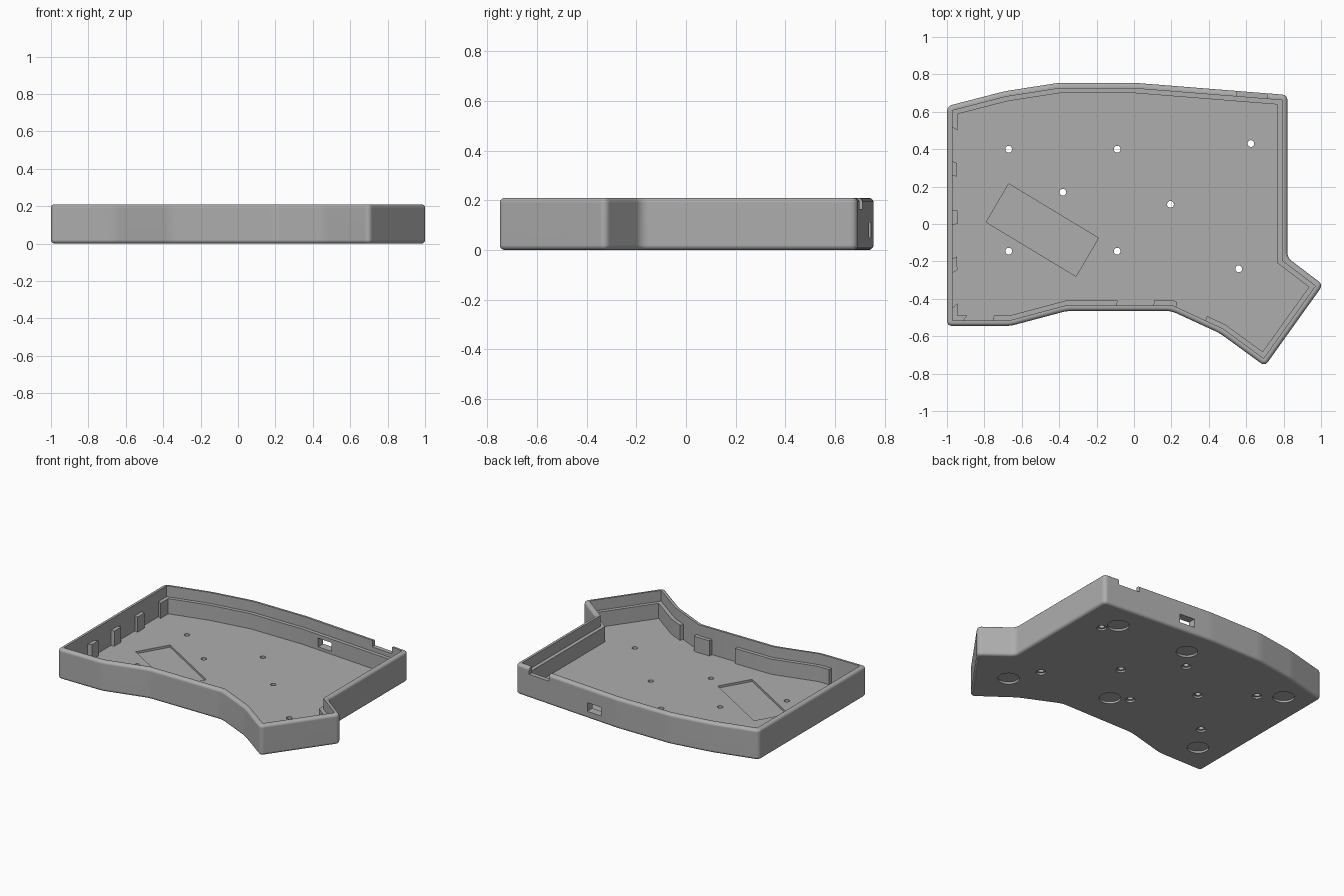
import bpy, bmesh, math
from mathutils import Vector

cube = bpy.data.objects.get("Cube")
if cube:
    bpy.data.objects.remove(cube, do_unlink=True)

HEIGHT, FLOOR, LEDGE = 0.21, 0.03, 0.135
WALL, LEDGE_IN, FILLET = 0.03, 0.055, 0.02

grey = bpy.data.materials.new("light_grey")
grey.use_nodes = True
COLOUR = (0.42, 0.42, 0.42, 1)
grey.diffuse_color = COLOUR
grey.node_tree.nodes["Principled BSDF"].inputs["Base Color"].default_value = COLOUR

# Sharp-cornered plan outline, counter-clockwise from the front right corner
OUTLINE = [Vector(p) for p in (
    (-1, -.545), (-.66, -.545), (-.36, -.465), (.2, -.465), (.46, -.585),
    (.70, -.76), (1.011, -.325), (.82, -.18), (.82, .69), (0, .755),
    (-.4, .755), (-.69, .71), (-1, .63))]


def inset(poly, dist):
    """Mitred inward offset of a closed outline."""
    result = []
    for i, p in enumerate(poly):
        a = (p - poly[i - 1]).normalized()
        b = (poly[(i + 1) % len(poly)] - p).normalized()
        na, nb = Vector((-a.y, a.x)), Vector((-b.y, b.x))
        result.append(p + (na + nb) * dist / (1 + na.dot(nb)))
    return result


def rounded(poly, size, steps=6):
    """Replace each corner by a short curve."""
    result = []
    for i, p in enumerate(poly):
        a = p + (poly[i - 1] - p).normalized() * size
        b = p + (poly[(i + 1) % len(poly)] - p).normalized() * size
        for k in range(steps + 1):
            t = k / steps
            result.append(a * (1 - t) ** 2 + p * 2 * t * (1 - t) + b * t * t)
    return result


def loft(bm, rings):
    """Capped solid through (outline, z) rings."""
    loops = [[bm.verts.new((p.x, p.y, z)) for p in poly] for poly, z in rings]
    n = len(loops[0])
    for low, high in zip(loops, loops[1:]):
        for i in range(n):
            j = (i + 1) % n
            bm.faces.new((low[i], low[j], high[j], high[i]))
    bm.faces.new(loops[0][::-1])
    bm.faces.new(loops[-1])


def make(name, solids):
    bm = bmesh.new()
    for rings in solids:
        loft(bm, rings)
    bmesh.ops.recalc_face_normals(bm, faces=bm.faces)
    mesh = bpy.data.meshes.new(name)
    bm.to_mesh(mesh)
    bm.free()
    mesh.materials.append(grey)
    obj = bpy.data.objects.new(name, mesh)
    bpy.context.collection.objects.link(obj)
    return obj


def prism(poly, z0, z1):
    return [(poly, z0), (poly, z1)]


def disc(x, y, r, z0, z1, sides=32):
    ring = [Vector((x + r * math.cos(math.tau * k / sides),
                    y + r * math.sin(math.tau * k / sides))) for k in range(sides)]
    return prism(ring, z0, z1)


def box(x0, x1, y0, y1, z0, z1):
    return prism([Vector(p) for p in ((x0, y0), (x1, y0), (x1, y1), (x0, y1))], z0, z1)


def activate(obj):
    bpy.ops.object.select_all(action='DESELECT')
    obj.select_set(True)
    bpy.context.view_layer.objects.active = obj


def cut(obj, solids):
    cutter = make("cutter", solids)
    cutter.hide_render = True
    mod = obj.modifiers.new("cut", 'BOOLEAN')
    mod.operation, mod.solver, mod.object = 'DIFFERENCE', 'EXACT', cutter
    activate(obj)
    bpy.ops.object.modifier_apply(modifier=mod.name)
    bpy.data.objects.remove(cutter, do_unlink=True)


# Outer shell with filleted top and bottom edges
outer = rounded(OUTLINE, 0.03)
arc = [(FILLET * (1 - math.sin(a)), FILLET * (1 - math.cos(a)))
       for a in (math.pi / 2 * k / 5 for k in range(6))]
profile = arc + [(d, HEIGHT - z) for d, z in reversed(arc)]
case = make("case_shell", [[(inset(outer, d), z) for d, z in profile]])

# Main cavity
cut(case, [prism(inset(OUTLINE, WALL), FLOOR, HEIGHT + .1)])

# Port opening and cable notch in the back wall
port = box(.13, .24, .6, .85, .05, .11)
cut(case, [port, box(.55, .71, .62, .85, .165, .3)])

# Slanted battery recess in the floor
recess = [Vector(p) for p in ((-.67, .215), (-.79, .01), (-.31, -.28), (-.19, -.075))]
cut(case, [prism(recess, .015, FLOOR + .02)])

# Screw holes with counterbores, then round foot recesses underneath
SCREWS = ((-.67, .4), (-.09, .4), (.625, .43), (-.38, .17),
          (.195, .105), (-.67, -.145), (-.09, -.145), (.56, -.24))
FEET = ((.565, .52), (.665, -.43), (.025, .545), (.02, -.21), (-.805, .5), (-.8, -.33))
cut(case, [disc(x, y, .018, -.05, .08) for x, y in SCREWS])
cut(case, [disc(x, y, .031, -.05, .012) for x, y in SCREWS])
cut(case, [disc(x, y, .068, -.05, .014) for x, y in FEET])


# Ledge pieces along the inside wall; a span counts outline edges from the first corner
def along(poly, t):
    i = math.floor(t)
    return poly[i % len(poly)].lerp(poly[(i + 1) % len(poly)], t - i)


def strip(start, end):
    stops = [start] + list(range(math.floor(start) + 1, math.ceil(end))) + [end]
    near, far = inset(OUTLINE, WALL - .005), inset(OUTLINE, LEDGE_IN)
    ring = [along(near, t) for t in stops] + [along(far, t) for t in reversed(stops)]
    return prism(ring, FLOOR - .005, LEDGE)


SPANS = ((.706, 2.48), (2.82, 3.07), (3.65, 12.08), (12.243, 12.31),
         (12.477, 12.545), (12.706, 12.774), (12.94, 13.19))
ledge = make("plate_ledge", [strip(a, b) for a, b in SPANS])
cut(ledge, [port])

# Smooth fillets, crisp edges
for obj in (case, ledge):
    activate(obj)
    bpy.ops.object.shade_smooth_by_angle(angle=math.radians(30))
    weighted = obj.modifiers.new("even_shading", 'WEIGHTED_NORMAL')
    weighted.keep_sharp = True
